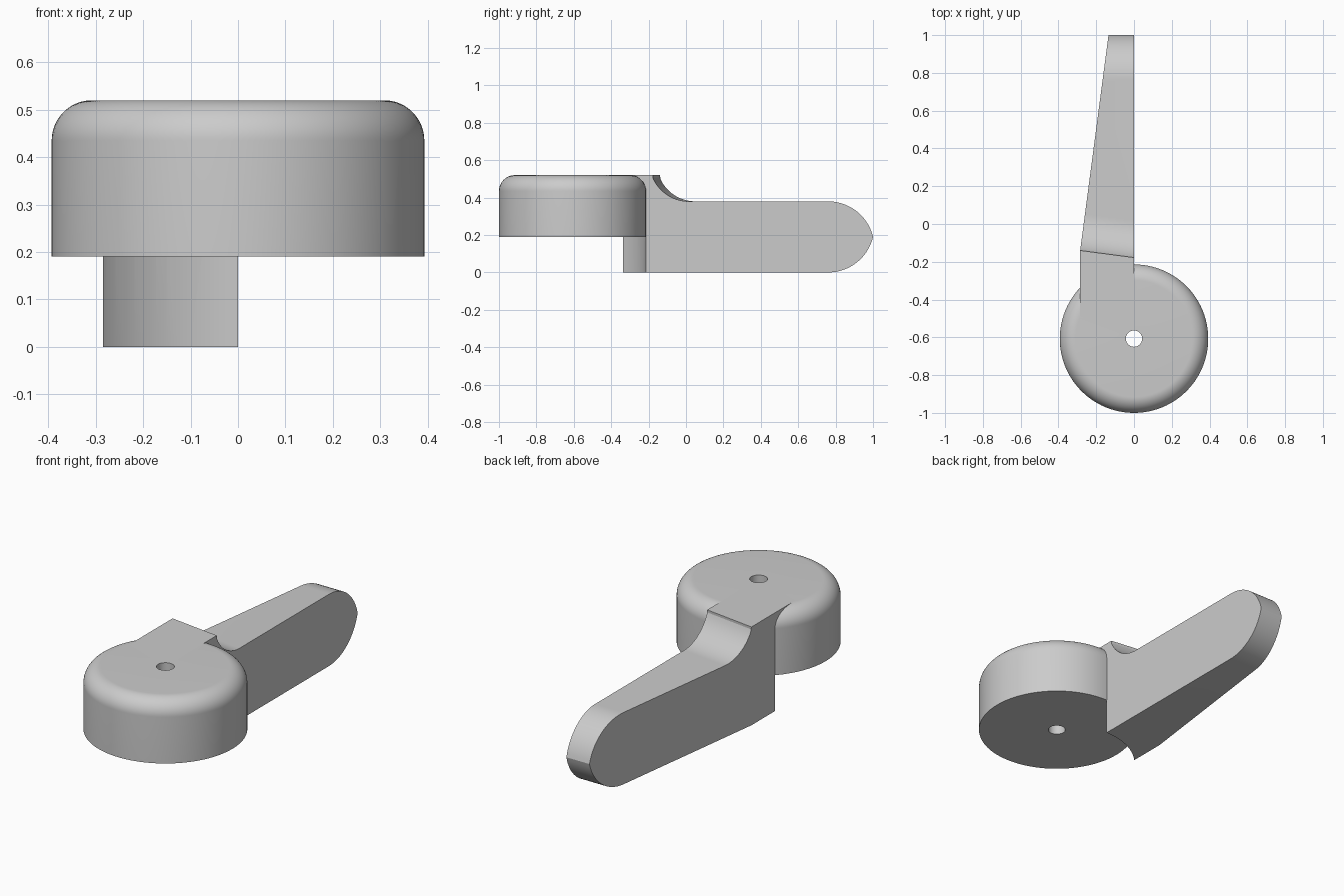
import bpy, bmesh
from math import sin, cos, pi, asin, acos

old = bpy.data.objects.get("Cube")
if old:
    bpy.data.objects.remove(old, do_unlink=True)

HUB_Y, HUB_R, HOLE_R = -0.607, 0.393, 0.043
HUB_Z, TOP, ROUND = 0.19, 0.52, 0.085
ARM_TOP, WIDE, KINK, TAPER = 0.38, -0.285, -0.14, 0.1316
SEGS = 96

grey = bpy.data.materials.new("plain grey")
grey.use_nodes = True
colour = (0.6, 0.6, 0.6, 1)
grey.diffuse_color = colour
grey.node_tree.nodes["Principled BSDF"].inputs["Base Color"].default_value = colour


def make_object(name, bm):
    bmesh.ops.recalc_face_normals(bm, faces=bm.faces)
    mesh = bpy.data.meshes.new(name)
    bm.to_mesh(mesh)
    bm.free()
    mesh.materials.append(grey)
    ob = bpy.data.objects.new(name, mesh)
    bpy.context.collection.objects.link(ob)
    return ob


def arc(cy, cz, r, a0, a1, n=18):
    angles = [a0 + (a1 - a0) * i / n for i in range(n + 1)]
    return [(cy + r * cos(a), cz + r * sin(a)) for a in angles]


def lathe(name, profile):
    """Turn a closed (radius, z) profile about the hub axis."""
    bm = bmesh.new()
    rings = []
    for i in range(SEGS):
        a = 2 * pi * i / SEGS
        rings.append([bm.verts.new((r * cos(a), HUB_Y + r * sin(a), z)) for r, z in profile])
    for i in range(SEGS):
        a, b = rings[i], rings[(i + 1) % SEGS]
        for j in range(len(profile)):
            k = (j + 1) % len(profile)
            bm.faces.new((a[j], a[k], b[k], b[j]))
    return make_object(name, bm)


def boolean(target, other, operation):
    mod = target.modifiers.new(operation.lower(), 'BOOLEAN')
    mod.operation, mod.solver, mod.object = operation, 'EXACT', other
    bpy.context.view_layer.objects.active = target
    bpy.ops.object.modifier_apply(modifier=mod.name)
    bpy.data.objects.remove(other, do_unlink=True)


# Round hub with a rolled top edge and a through hole
hub = lathe("lever_handle", [(HOLE_R, HUB_Z), (HUB_R, HUB_Z)]
            + arc(HUB_R - ROUND, TOP - ROUND, ROUND, 0, pi / 2) + [(HOLE_R, TOP)])

# Arm side outline: hollow neck, then a nearly round pointed tip
neck_end, neck_r = 0.05, 0.206
neck_a = -pi / 2 - acos((neck_r - TOP + ARM_TOP) / neck_r)
neck = arc(neck_end, ARM_TOP + neck_r, neck_r, neck_a, -pi / 2)
neck[0] = (KINK, TOP)
tip_y, tip_r = 0.76, 0.2466
tip_a = asin((ARM_TOP / 2 - ARM_TOP + tip_r) / tip_r)
tip_up = arc(tip_y, ARM_TOP - tip_r, tip_r, pi / 2, tip_a)
tip_low = [(y, ARM_TOP - z) for y, z in reversed(tip_up[:-1])]
outline = [(-0.5, TOP)] + neck + tip_up + tip_low + [(KINK, 0), (-0.5, 0)]

bm = bmesh.new()
left, right = [], []
for i, (y, z) in enumerate(outline):
    x = WIDE + TAPER * max(0, y - KINK)
    # the neck runs square to the tapered side
    skew = TAPER * x if 1 <= i <= len(neck) else 0
    left.append(bm.verts.new((x, y, z)))
    right.append(bm.verts.new((0, y + skew, z)))
n = len(outline)
for i in range(n):
    j = (i + 1) % n
    bm.faces.new((left[i], left[j], right[j], right[i]))
bm.faces.new(right)
bm.faces.new(left[1:n - 1])
bm.faces.new((left[0], left[1], left[n - 2], left[n - 1]))
arm = make_object("arm", bm)

# Clear the arm from beneath the hub, then fuse both
inner = HUB_R - 0.001
cutter = lathe("clearance_cutter", [(0.01, -0.1), (inner, -0.1), (inner, 0.25), (0.01, 0.25)])
cutter.hide_render = True
boolean(arm, cutter, 'DIFFERENCE')
boolean(hub, arm, 'UNION')

bpy.ops.object.select_all(action='DESELECT')
hub.select_set(True)
bpy.context.view_layer.objects.active = hub
bpy.ops.object.shade_smooth_by_angle(angle=0.122)
